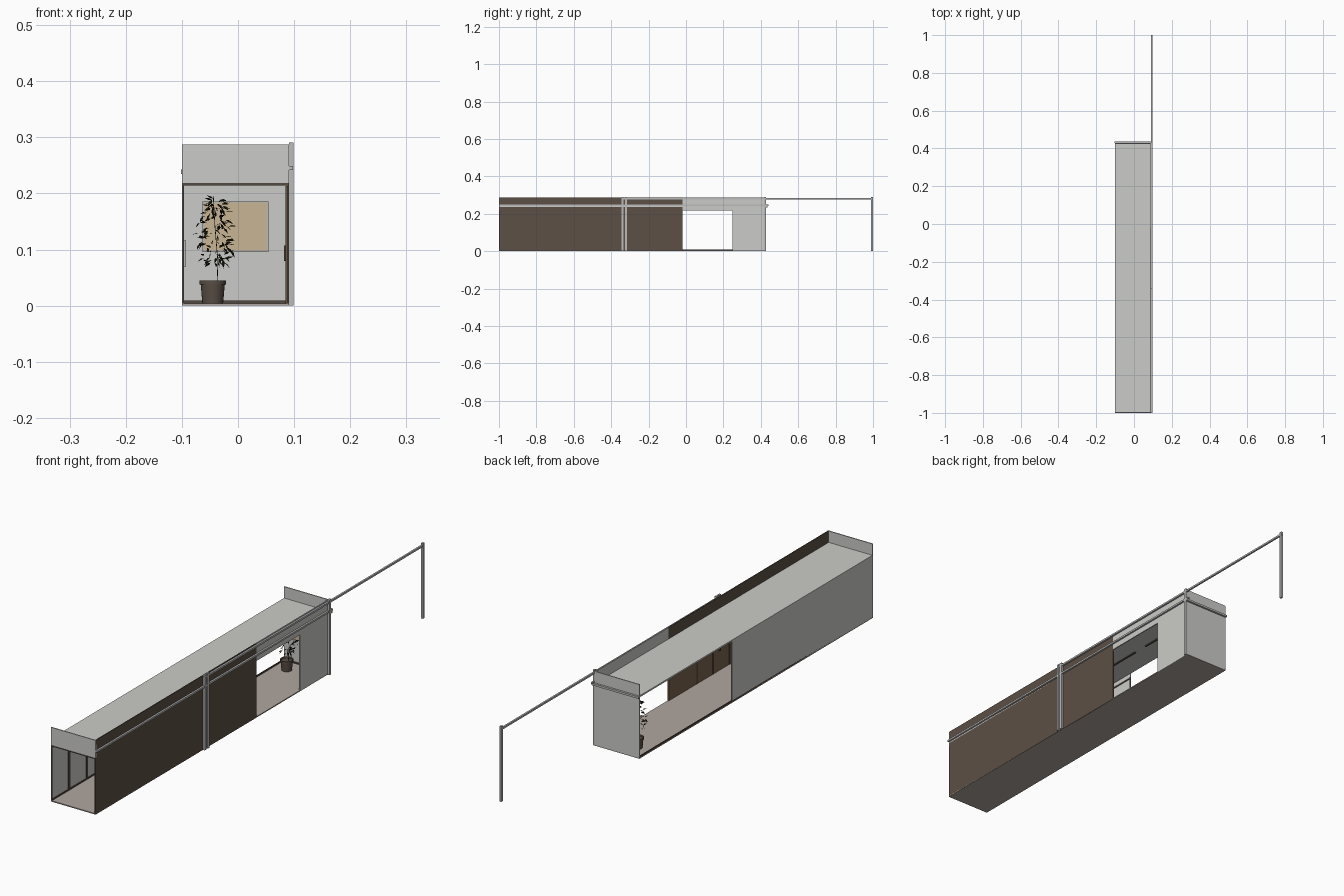
import bpy, bmesh, math, random
from mathutils import Vector, Matrix

cube = bpy.data.objects.get("Cube")
if cube:
    bpy.data.objects.remove(cube)


def material(name, r, g, b):
    m = bpy.data.materials.new(name)
    m.use_nodes = True
    m.diffuse_color = (r, g, b, 1)
    m.node_tree.nodes["Principled BSDF"].inputs["Base Color"].default_value = (r, g, b, 1)
    return m


GREY = material("light grey", 0.6, 0.6, 0.58)
BROWN = material("dark brown", 0.107, 0.08, 0.058)
WOOD = material("warm wood", 0.2, 0.125, 0.07)
TRIM = material("trim brown", 0.09, 0.065, 0.052)
FLOOR = material("floor beige", 0.44, 0.38, 0.345)
STEEL = material("rail grey", 0.5, 0.5, 0.5)
BEIGE = material("picture beige", 0.58, 0.46, 0.3)
LEAF = material("leaf dark green", 0.012, 0.013, 0.005)
POT = material("pot brown", 0.1, 0.075, 0.06)


def finish(name, bm, mat):
    mesh = bpy.data.meshes.new(name)
    bm.to_mesh(mesh)
    bm.free()
    mesh.materials.append(mat)
    ob = bpy.data.objects.new(name, mesh)
    bpy.context.scene.collection.objects.link(ob)
    return ob


def box(name, mat, x, y, z):
    """Box from three (low, high) ranges."""
    bm = bmesh.new()
    bmesh.ops.create_cube(bm, size=1)
    for v in bm.verts:
        v.co = [lo + (c + 0.5) * (hi - lo) for c, (lo, hi) in zip(v.co, (x, y, z))]
    return finish(name, bm, mat)


L, R = -0.1, 0.091          # outer side planes
F, B = -1.0, 0.428          # front and back planes
TOP, HEAD, ROOF = 0.287, 0.219, 0.243
WALL_END, DOOR_END, LEFT_END = -0.018, 0.248, -0.137
X = (L, R)
RIGHT = (R - 0.004, R)

# Shell
box("floor_slab", FLOOR, X, (F, B), (0, 0.004))
box("roof", GREY, X, (F, B), (ROOF - 0.006, ROOF))
box("front_lintel", GREY, X, (F, F + 0.004), (HEAD, TOP))
box("back_wall", GREY, X, (B - 0.004, B), (0, TOP))
box("left_wall", GREY, (L, L + 0.0015), (F, LEFT_END), (0, ROOF))
box("right_wall_dark", BROWN, RIGHT, (F, WALL_END), (0, TOP))
box("right_lintel", GREY, RIGHT, (WALL_END, B), (HEAD, TOP))
box("right_wall_back", GREY, RIGHT, (DOOR_END, B), (0, HEAD))

# Inner wood cladding with dark joints
CLAD = R - 0.005
box("wood_cladding", WOOD, (CLAD, R - 0.004), (F + 0.004, WALL_END), (0.004, 0.213))
y = -0.19
while y > F:
    box("cladding_joint", TRIM, (CLAD - 0.001, CLAD), (y - 0.004, y + 0.004), (0.004, 0.213))
    y -= 0.1

# Left wall panel frames
FRAME = (L + 0.0015, L + 0.004)
for i in range(9):
    y = F + i * (LEFT_END - F) / 8
    box("left_mullion", TRIM, FRAME, (max(F, y - 0.005), min(LEFT_END, y + 0.005)), (0.004, HEAD))
box("left_top_trim", TRIM, FRAME, (F, LEFT_END), (0.213, HEAD))
box("left_sill", TRIM, (L, L + 0.004), (F, B), (0.003, 0.009))
box("front_head_trim", TRIM, X, (F, F + 0.004), (0.214, HEAD))
box("back_skirting", TRIM, X, (B - 0.007, B - 0.004), (0.003, 0.009))

# Ceiling tracks
for y in (-0.08, 0.14):
    box("ceiling_track", TRIM, (-0.01, -0.004), (y - 0.08, y + 0.08), (ROOF - 0.01, ROOF - 0.006))

# Picture on the back wall
box("picture_frame", STEEL, (-0.063, 0.054), (B - 0.008, B - 0.004), (0.096, 0.186))
box("picture", BEIGE, (-0.061, 0.052), (B - 0.01, B - 0.008), (0.098, 0.184))

# Door pulls
box("left_pull", STEEL, (L + 0.004, L + 0.007), (-0.33, -0.325), (0.07, 0.116))
box("right_pull", TRIM, (CLAD - 0.004, CLAD), (-0.33, -0.325), (0.08, 0.107))

# Outside rails and posts
RAIL = (R, R + 0.007)
box("lower_rail", STEEL, RAIL, (F, B + 0.012), (0.242, 0.249))
box("upper_rail", STEEL, RAIL, (-0.345, 1), (0.277, 0.284))
box("back_rail", STEEL, (L - 0.002, R + 0.008), (B, B + 0.008), (0.235, 0.243))
for y in (-0.339, -0.322, B - 0.006, 0.993):
    box("rail_post", STEEL, (R, R + 0.008), (y - 0.005, y + 0.006), (0, 0.291))

# Pot: outer wall, rim and soil
PX, PY = -0.045, 0.362
profile = [(0.0185, 0.004), (0.0215, 0.038), (0.0235, 0.038), (0.0235, 0.045),
           (0.021, 0.045), (0.02, 0.04)]
bm = bmesh.new()
rings = []
for r, z in profile:
    rings.append([bm.verts.new((PX + r * math.cos(a), PY + r * math.sin(a), z))
                  for a in (math.tau * k / 24 for k in range(24))])
for a, b in zip(rings, rings[1:]):
    for k in range(24):
        n = (k + 1) % 24
        bm.faces.new((a[k], a[n], b[n], b[k]))
bm.faces.new(rings[0][::-1])
bm.faces.new(rings[-1])
pot = finish("plant_pot", bm, POT)
bpy.context.view_layer.objects.active = pot
pot.select_set(True)
bpy.ops.object.shade_smooth_by_angle()

# Stem
curve = bpy.data.curves.new("plant_stem", "CURVE")
curve.dimensions = "3D"
curve.bevel_depth = 0.0006
curve.bevel_resolution = 0
spline = curve.splines.new("POLY")
spline.points.add(3)
stem = [Vector(p) for p in ((PX + 0.008, PY, 0.04), (PX + 0.009, PY, 0.08),
                            (PX + 0.004, PY, 0.14), (PX + 0.001, PY, 0.195))]
for p, co in zip(spline.points, stem):
    p.co = (*co, 1)
curve.materials.append(LEAF)
bpy.context.scene.collection.objects.link(bpy.data.objects.new("plant_stem", curve))

# Leaves: folded diamonds scattered around the stem
random.seed(4)
bm = bmesh.new()
for i in range(130):
    t = random.random()
    z = 0.075 + 0.118 * t
    reach = 0.032 * math.sin(math.pi * (0.2 + 0.72 * t)) * math.sqrt(random.random())
    ang = random.uniform(0, math.tau)
    base = Vector((PX + 0.004 + reach * math.cos(ang), PY + reach * math.sin(ang), z))
    turn = Matrix.Rotation(ang + random.uniform(-0.6, 0.6), 3, "Z")
    turn = turn @ Matrix.Rotation(random.uniform(-0.4, 1.1), 3, "Y")
    turn = turn @ Matrix.Rotation(random.uniform(-1, 1), 3, "X")
    n = random.uniform(0.012, 0.018)
    root, tip, s1, s2 = [bm.verts.new(base + turn @ Vector(c)) for c in (
        (0, 0, 0), (n, 0, 0), (n * 0.45, n * 0.18, 0.001), (n * 0.45, -n * 0.18, 0.001))]
    bm.faces.new((root, tip, s1))
    bm.faces.new((root, s2, tip))
finish("plant_leaves", bm, LEAF)
